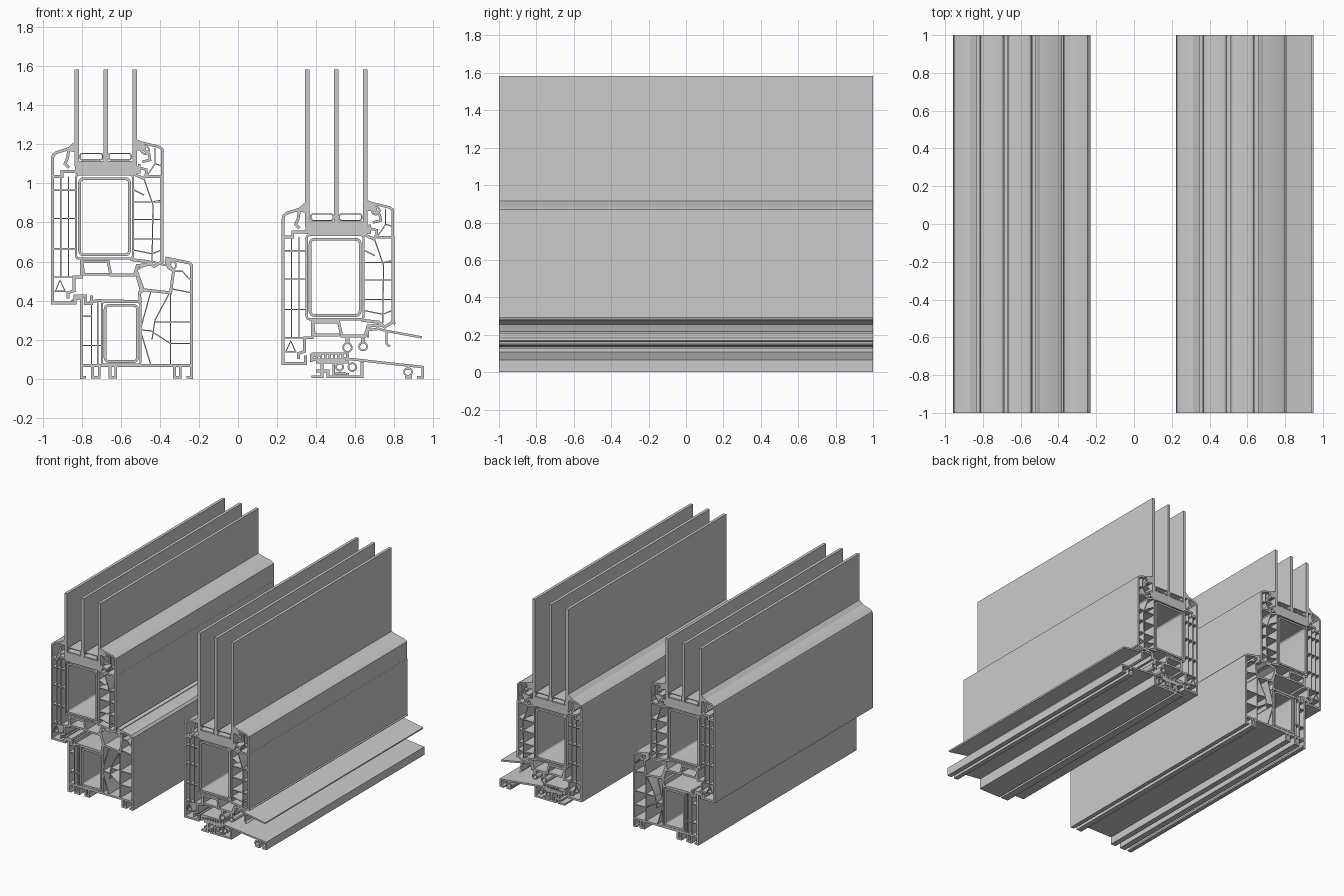
import bpy, bmesh
from math import sin, cos, pi, radians
from mathutils import Vector

Y0, Y1 = -1.0, 1.0   # every part is an extrusion along y


def rrect(x0, z0, x1, z1, r, n=4):
    """Rounded rectangle outline."""
    pts = []
    for k, (cx, cz) in enumerate([(x1-r, z1-r), (x0+r, z1-r), (x0+r, z0+r), (x1-r, z0+r)]):
        for i in range(n + 1):
            a = pi/2 * (k + i/n)
            pts.append((cx + r*cos(a), cz + r*sin(a)))
    return pts


def circle(cx, cz, r, n=14):
    return [(cx + r*cos(2*pi*i/n), cz + r*sin(2*pi*i/n)) for i in range(n)]


def strip(bm, path, t, closed):
    """Mitred wall of thickness t following a path in the xz plane."""
    p = [Vector(q) for q in path]
    n = len(p)
    segs = n if closed else n - 1
    nor = []
    for i in range(segs):
        d = (p[(i+1) % n] - p[i]).normalized()
        nor.append(Vector((-d.y, d.x)))
    rows = []
    for i in range(n):
        a = nor[i-1] if (closed or i > 0) else nor[0]
        b = nor[i] if i < segs else nor[-1]
        m = (a + b) / max(1 + a.dot(b), 0.5) * t/2
        rows.append([bm.verts.new((q.x, y, q.y)) for y in (Y0, Y1) for q in (p[i]+m, p[i]-m)])
    for i in range(segs):
        a, b = rows[i], rows[(i+1) % n]
        for j, k in ((0, 1), (1, 3), (3, 2), (2, 0)):
            bm.faces.new((a[j], a[k], b[k], b[j]))
    if not closed:
        for r in (rows[0], rows[-1]):
            bm.faces.new((r[0], r[1], r[3], r[2]))


def finish(name, bm):
    bmesh.ops.recalc_face_normals(bm, faces=bm.faces)
    me = bpy.data.meshes.new(name)
    bm.to_mesh(me)
    bm.free()
    ob = bpy.data.objects.new(name, me)
    bpy.context.collection.objects.link(ob)
    return ob


def walls(name, paths, t, off=(0, 0), closed=False):
    bm = bmesh.new()
    for path in paths:
        strip(bm, [(x+off[0], z+off[1]) for x, z in path], t, closed)
    return finish(name, bm)


def solid(name, outlines, off=(0, 0)):
    bm = bmesh.new()
    for o in outlines:
        a, b = [[bm.verts.new((x+off[0], y, z+off[1])) for x, z in o] for y in (Y0, Y1)]
        bm.faces.new(a)
        bm.faces.new(b)
        for i in range(len(o)):
            j = (i+1) % len(o)
            bm.faces.new((a[i], a[j], b[j], b[i]))
    return finish(name, bm)


def rect(x0, z0, x1, z1):
    return [(x0, z0), (x1, z0), (x1, z1), (x0, z1)]


def sash(tag, dx, dz):
    """Glazed sash, drawn in the left-hand position and shifted."""
    o = (dx, dz)
    # outer skin and hardware groove
    walls(tag + "_sash_skin", [
        [(-.835, .43), (-.835, .388), (-.95, .388), (-.95, 1.125), (-.945, 1.145), (-.93, 1.157),
         (-.865, 1.178), (-.872, 1.13), (-.885, 1.10), (-.865, 1.08)],
        [(-.95, 1.035), (-.90, 1.035), (-.90, 1.06), (-.56, 1.06), (-.485, 1.025), (-.465, 1.05)],
        [(-.87, .41), (-.87, .44), (-.84, .45), (-.84, .52), (-.80, .52), (-.80, .60),
         (-.665, .60), (-.65, .53), (-.53, .53), (-.515, .58), (-.44, .585)],
        [(-.80, .61), (-.79, .535), (-.66, .535)],
        [(-.55, .61), (-.46, .60), (-.43, .575), (-.388, .60), (-.388, 1.04)],
    ], .015, o)
    # chamber around the reinforcement
    walls(tag + "_sash_core", [rrect(-.828, .615, -.538, 1.045, .012, 2)], .011, o, True)
    walls(tag + "_sash_steel", [rrect(-.811, .634, -.555, 1.024, .022)], .014, o, True)
    # thin inner webs
    webs = [[(-.95, z), (-.83, z)] for z in (.965, .82, .665, .52)]
    webs += [[(x, .52), (x, 1.035)] for x in (-.907, -.868)]
    webs += [[(-.54, z), (-.388, z)] for z in (.905, .815, .715)]
    webs += [[(-.44, .585), (-.435, .89), (-.48, 1.02)], [(-.388, .915), (-.435, .905)],
             [(-.54, .66), (-.44, .64), (-.388, .66)], [(-.54, .97), (-.48, .94)]]
    walls(tag + "_sash_webs", webs, .006, o)
    walls(tag + "_sash_drip_web", [[(-.935, .448), (-.91, .505), (-.885, .448)]], .006, o, True)
    # glazing bead
    walls(tag + "_glazing_bead", [
        [(-.47, 1.04), (-.47, 1.07), (-.505, 1.08), (-.505, 1.10)],
        [(-.47, 1.035), (-.388, 1.035), (-.388, 1.175), (-.405, 1.187), (-.50, 1.21),
         (-.50, 1.19), (-.455, 1.15), (-.45, 1.12), (-.49, 1.11)],
    ], .013, o)
    walls(tag + "_bead_webs", [[(-.425, 1.18), (-.425, 1.10), (-.465, 1.04)],
                               [(-.425, 1.10), (-.388, 1.09)]], .006, o)
    # gaskets against the glass
    solid(tag + "_glass_gaskets", [
        [(-.885, 1.17), (-.838, 1.16), (-.834, 1.215), (-.865, 1.188)],
        [(-.522, 1.17), (-.47, 1.165), (-.47, 1.19), (-.50, 1.218), (-.52, 1.225)],
    ], o)
    walls(tag + "_gasket_bulb", [circle(-.475, 1.17, .02)], .009, o, True)
    # triple glazing, spacers and setting block
    solid(tag + "_glass_panes", [rect(x, 1.09 + dz, x + .023, 1.583) for x in
                                 (-.837 + dx, -.689 + dx, -.541 + dx)])
    solid(tag + "_edge_seal", [rect(-.814, 1.09, -.689, 1.115), rect(-.666, 1.09, -.541, 1.115)], o)
    walls(tag + "_spacers", [rrect(-.808, 1.12, -.693, 1.153, .012), rrect(-.662, 1.12, -.547, 1.153, .012)],
          .007, o, True)
    solid(tag + "_setting_block", [rect(-.835, 1.05, -.50, 1.09)], o)


sash("window", 0, 0)
sash("door", 1.18, -.31)

# fixed frame below the window sash
walls("frame_skin", [
    [(-.802, 0), (-.802, .425), (-.78, .425), (-.78, .385), (-.75, .385), (-.75, .425)],
    [(-.76, .39), (-.72, .40), (-.50, .395), (-.505, .44), (-.48, .455), (-.345, .44),
     (-.33, .55), (-.365, .60), (-.33, .61), (-.25, .593), (-.238, .58), (-.238, .0)],
    [(-.802, .067), (-.238, .067)],
], .015)
walls("frame_core", [rrect(-.697, .074, -.498, .392, .012, 2)], .01, closed=True)
walls("frame_steel", [rrect(-.680, .088, -.515, .376, .02)], .014, closed=True)
walls("frame_webs", [
    [(-.75, .067), (-.75, .39)], [(-.718, .067), (-.718, .39)],
    [(-.802, .17), (-.70, .17)], [(-.802, .32), (-.75, .32)],
    [(-.445, .45), (-.50, .25), (-.445, .067)], [(-.35, .44), (-.425, .30), (-.44, .2)],
    [(-.345, .44), (-.345, .067)], [(-.43, .29), (-.238, .29)],
    [(-.50, .25), (-.445, .245), (-.345, .18), (-.238, .18)],
    [(-.34, .46), (-.238, .44)], [(-.33, .55), (-.285, .55), (-.238, .5)],
], .006)
# mounting feet under the frame, with small inward hooks
feet = [[(x, .067), (x, .008), (x + h, .008)] for x, h in
        ((-.745, .025), (-.71, -.02), (-.655, .025), (-.625, -.02), (-.325, .025), (-.295, -.02),
         (-.802, .025), (-.238, -.025))]
walls("frame_feet", feet, .014)
# seals between frame and sash
solid("frame_seals", [
    [(-.53, .55), (-.515, .56), (-.475, .45), (-.50, .44)],
    [(-.375, .585), (-.34, .585), (-.34, .62), (-.37, .625)],
    [(-.86, .395), (-.79, .41), (-.79, .43), (-.82, .43)],
])
walls("frame_centre_seal", [[(-.515, .56), (-.44, .60), (-.37, .58)]], .01)
walls("frame_seal_bulb", [circle(-.34, .58, .022)], .009, closed=True)

# door threshold
walls("threshold_base", [
    [(.375, .01), (.43, .01), (.43, .04), (.46, .04), (.46, .01), (.635, .01), (.635, .085)],
    [(.375, .085), (.375, .12), (.43, .12)],
    [(.43, .04), (.43, .085), (.56, .085), (.56, .13)],
    [(.49, .01), (.49, .085)], [(.56, .01), (.56, .03)],
    [(.40, .085), (.43, .085)], [(.40, .04), (.43, .04)],
], .014)
walls("threshold_ramp", [
    [(.535, .105), (.60, .098), (.945, .060), (.945, .008), (.915, .008)],
    [(.87, .067), (.87, .045)], [(.855, .008), (.885, .008), (.885, .022)],
], .013)
walls("ramp_clip", [circle(.87, .035, .02)], .009, closed=True)
# toothed thermal insert
teeth = [rect(.375 + .022*i, .098, .387 + .022*i, .135) for i in range(8)]
solid("threshold_insert", teeth + [rect(.375, .092, .55, .104), rect(.375, .125, .55, .135),
                                   rect(.50, .02, .55, .035)])
walls("threshold_bulbs", [circle(.56, .16, .022), circle(.64, .165, .02),
                          circle(.585, .06, .02), circle(.52, .06, .018)], .009, closed=True)
# seals hanging from the door sash
solid("door_seal_stems", [rect(.55, .18, .57, .225), rect(.63, .183, .65, .225)])
# weather bar
walls("weather_bar", [
    [(.70, .285), (.72, .255), (.76, .245), (.94, .212)],
    [(.665, .21), (.665, .25), (.72, .255)],
    [(.76, .245), (.76, .18), (.775, .165)],
    [(.79, .29), (.805, .28)],
], .012)

# smooth the rounded corners, keep the edges crisp
for ob in bpy.context.collection.objects:
    ob.select_set(True)
    bpy.context.view_layer.objects.active = ob
bpy.ops.object.shade_smooth_by_angle(angle=radians(30))
